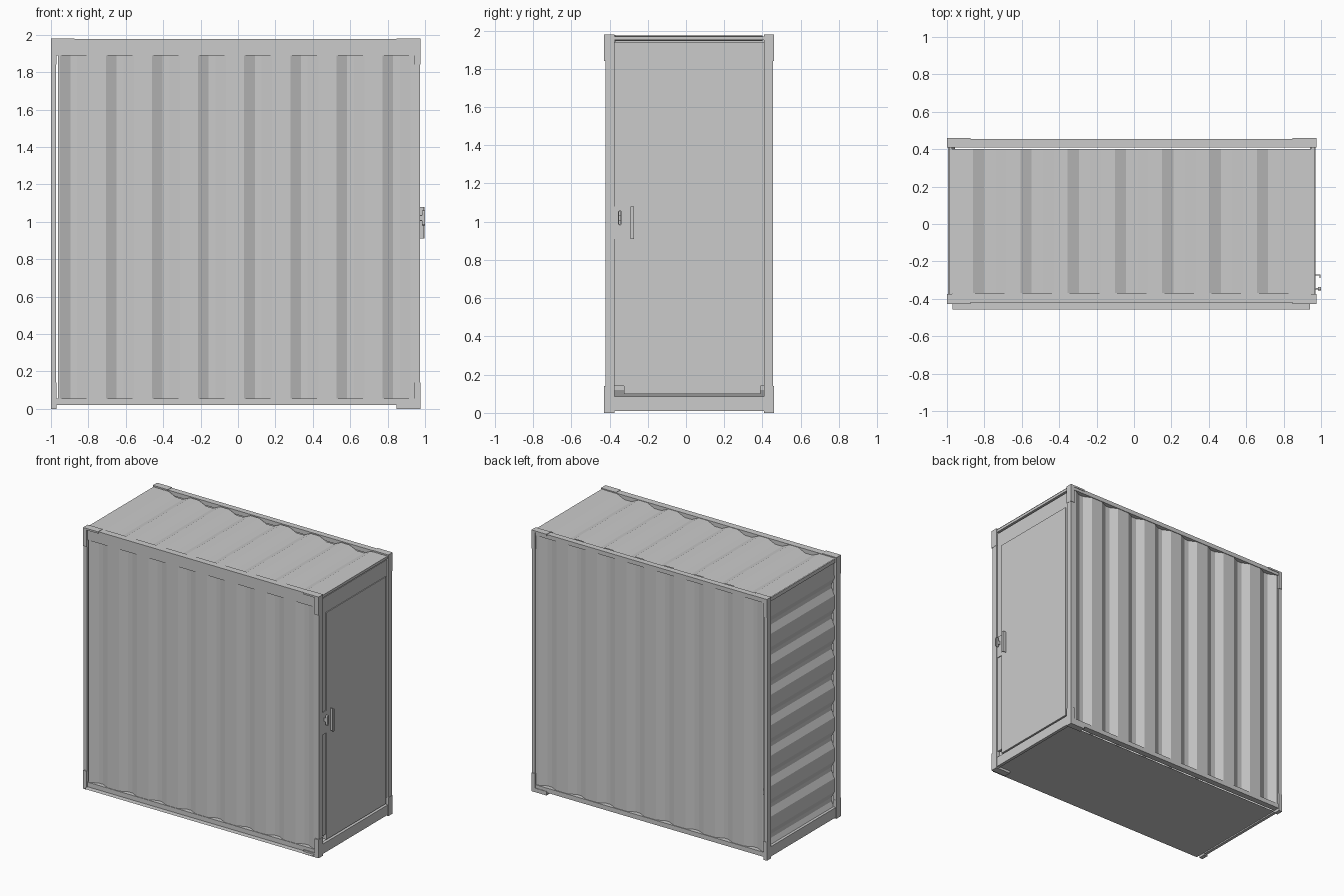
import bpy, bmesh, math
from mathutils import Vector

if "Cube" in bpy.data.objects:
    bpy.data.objects.remove(bpy.data.objects["Cube"])


def box(name, x, y, z, bevel=0.0):
    """Box from (min, max) ranges on each axis."""
    bm = bmesh.new()
    bmesh.ops.create_cube(bm, size=1)
    for v in bm.verts:
        v.co = Vector([(r[0] + r[1]) / 2 + c * (r[1] - r[0]) for c, r in zip(v.co, (x, y, z))])
    return finish(name, bm, bevel)


def finish(name, bm, bevel=0.0):
    me = bpy.data.meshes.new(name)
    bm.to_mesh(me)
    bm.free()
    ob = bpy.data.objects.new(name, me)
    bpy.context.collection.objects.link(ob)
    if bevel:
        m = ob.modifiers.new("edge", 'BEVEL')
        m.width, m.segments = bevel, 2
    return ob


def sheet(name, u0, u1, first, pitch, count, slope, flat, depth, v0, v1, place, outward):
    """Sheet with trapezoid troughs along u, extruded along v; place(u, v, inset) -> point."""
    prof = [(u0, 0)]
    for k in range(count):
        s = first + k * pitch
        prof += [(s, 0), (s + slope, depth), (s + slope + flat, depth), (s + 2 * slope + flat, 0)]
    prof.append((u1, 0))
    bm = bmesh.new()
    rows = [[bm.verts.new(place(u, v, d)) for u, d in prof] for v in (v0, v1)]
    for i in range(len(prof) - 1):
        f = bm.faces.new((rows[0][i], rows[0][i + 1], rows[1][i + 1], rows[1][i]))
        f.normal_update()
        if f.normal.dot(Vector(outward)) < 0:
            f.normal_flip()
    return finish(name, bm)


XL, XR = (-1.0, -0.972), (0.947, 0.973)      # end post ranges
YF, YB = (-0.42, -0.375), (0.41, 0.455)      # front and back post ranges

# Corrugated panels
sheet("front_wall", -0.963, 0.972, -0.953, 0.2465, 8, 0.057, 0.036, 0.028, 0.03, 1.95,
      lambda u, v, d: (u, -0.416 + d, v), (0, -1, 0))
sheet("back_wall", -0.963, 0.972, -0.953, 0.2465, 8, 0.057, 0.036, 0.028, 0.03, 1.955,
      lambda u, v, d: (u, 0.45 - d, v), (0, 1, 0))
sheet("roof", -0.99, 0.968, -0.861, 0.253, 7, 0.06, 0.06, 0.028, -0.372, 0.40,
      lambda u, v, d: (u, v, 1.974 - d), (0, 0, 1))
sheet("left_end_wall", 0.06, 1.955, 0.07, 0.231, 8, 0.05, 0.03, 0.026, -0.38, 0.415,
      lambda u, v, d: (-0.982 + d, v, u), (-1, 0, 0))

# Floor sheet
bm = bmesh.new()
bm.faces.new([bm.verts.new(p) for p in
              ((-0.97, -0.457, 0.018), (-0.97, 0.40, 0.018), (0.94, 0.40, 0.018), (0.94, -0.457, 0.018))])
finish("floor", bm)

# Corner posts and corner fittings
for yn, y, out in (("front", YF, -1), ("back", YB, 1)):
    yy = (y[0] - 0.008, y[1] + 0.002) if out < 0 else (y[0] - 0.002, y[1] + 0.004)
    for xn, x, sx in (("left", XL, -1), ("right", XR, 1)):
        box(f"{yn}_{xn}_post", x, y, (0.02, 1.975))
        end = x[0] if sx < 0 else x[1]
        xx = (end, end + 0.125) if sx < 0 else (end - 0.125, end + 0.002)
        px = (end, end + 0.03) if sx < 0 else (end - 0.03, end + 0.002)
        for zn, cap, leg in (("top", (1.967, 1.98), (1.84, 1.967)), ("bottom", (0.0, 0.03), (0.03, 0.14))):
            box(f"{yn}_{xn}_{zn}_fitting_bar", xx if (zn == "top" or sx > 0) else px, yy, cap)
            box(f"{yn}_{xn}_{zn}_fitting_leg", px, yy, leg)

# Long rails
box("front_top_rail", (-0.972, 0.945), (-0.42, -0.37), (1.89, 1.977))
box("back_top_rail", (-0.972, 0.947), YB, (1.945, 1.977))
box("front_bottom_rail", (-0.972, 0.947), YF, (0.02, 0.055))
box("back_bottom_rail", (-0.972, 0.947), YB, (0.02, 0.055))

# End rails
ends = (YF[1], YB[0])
box("left_bottom_rail", (-0.995, -0.972), ends, (0.01, 0.085))
box("left_top_rail", (-0.99, -0.972), ends, (1.94, 1.968))
box("right_bottom_sill", (0.947, 0.971), ends, (0.01, 0.085))
box("right_top_rail", (0.947, 0.969), ends, (1.95, 1.97))

# Door frame and door
fx, dx = (0.94, 0.962), (0.942, 0.968)
box("door_frame_header", fx, ends, (1.82, 1.94))
box("door_frame_left_stile", fx, (ends[0], -0.325), (0.14, 1.82))
box("door_frame_right_stile", fx, (0.39, ends[1]), (0.14, 1.82))
box("door", dx, (-0.325, 0.39), (0.10, 1.82))
box("lock_plate", dx, (ends[0], -0.325), (0.91, 1.08))

# Pull handle: web plus lip
box("handle_web", (0.968, 0.996), (-0.275, -0.271), (0.91, 1.08))
box("handle_lip", (0.993, 0.998), (-0.29, -0.271), (0.91, 1.08))

# Oval lock ring with a spindle
bm = bmesh.new()
N = 24
rings = []
for x, s in ((0.984, 1), (1.0, 1), (1.0, 0.45), (0.984, 0.45)):
    ring = []
    for i in range(N):
        a = 2 * math.pi * i / N
        c, t = math.cos(a), math.sin(a)
        zc = 0.029 if t >= 0 else -0.029
        ring.append(bm.verts.new((x, -0.346 + 0.01 * s * c, 1.02 + zc + 0.01 * s * t)))
    rings.append(ring)
for k in range(4):
    a, b = rings[k], rings[(k + 1) % 4]
    for i in range(N):
        j = (i + 1) % N
        bm.faces.new((a[i], a[j], b[j], b[i]))
bmesh.ops.recalc_face_normals(bm, faces=bm.faces[:])
finish("lock_ring", bm)
box("lock_spindle", (0.966, 0.992), (-0.351, -0.341), (1.005, 1.035), 0.002)
